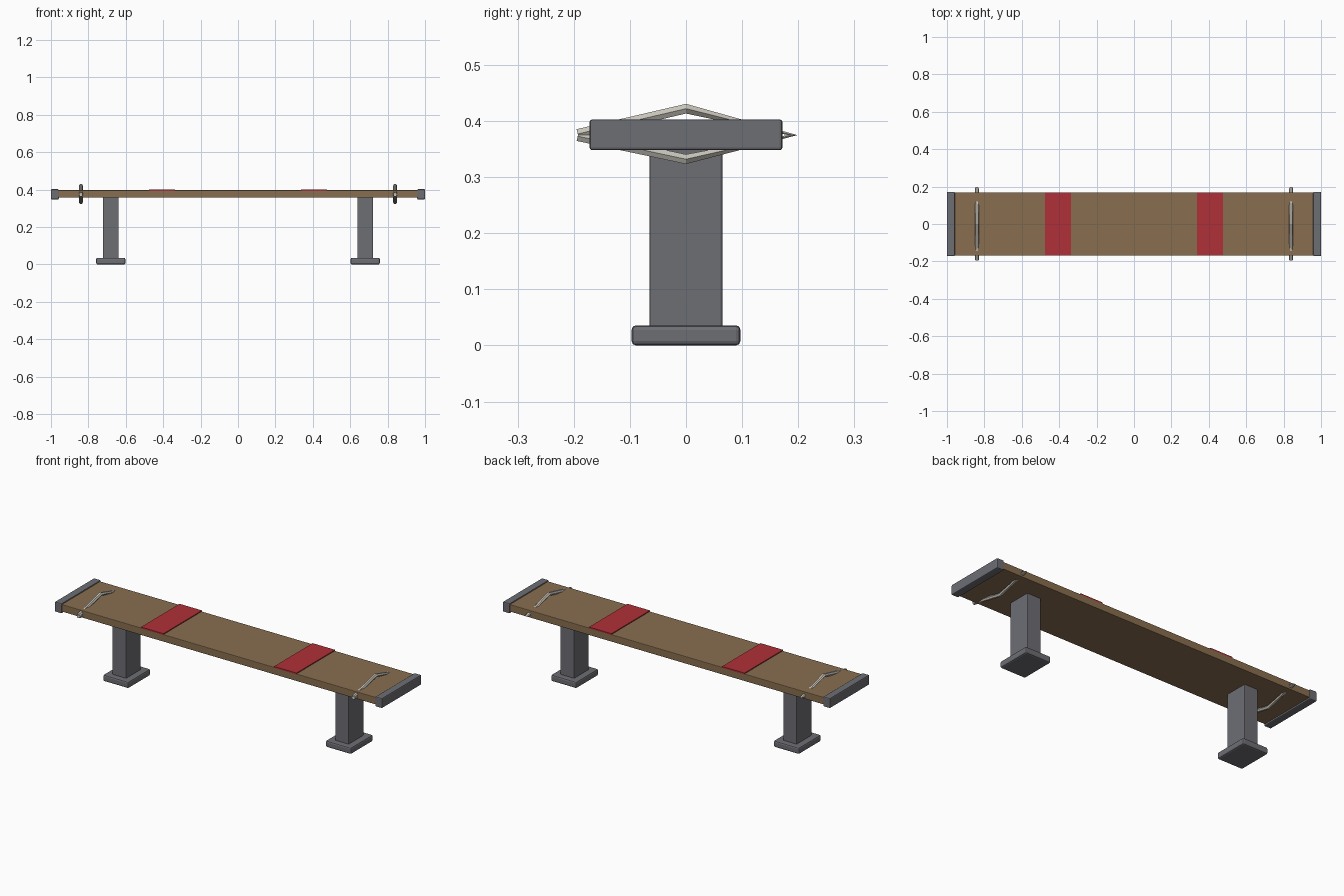
import bpy
import bmesh
from mathutils import Matrix

cube = bpy.data.objects.get("Cube")
if cube:
    bpy.data.objects.remove(cube, do_unlink=True)


def make_material(name, rgb):
    mat = bpy.data.materials.new(name)
    mat.use_nodes = True
    mat.diffuse_color = (*rgb, 1)
    mat.node_tree.nodes["Principled BSDF"].inputs["Base Color"].default_value = (*rgb, 1)
    return mat


wood = make_material("brown wood", (0.25, 0.155, 0.078))
metal = make_material("dark grey metal", (0.155, 0.157, 0.175))
red = make_material("red padding", (0.43, 0.03, 0.04))
rope = make_material("pale rope", (0.56, 0.54, 0.48))


def box(name, lo, hi, mat, bevel=0.0):
    """Box between two corners, with optionally rounded edges."""
    size = [b - a for a, b in zip(lo, hi)]
    centre = [(a + b) / 2 for a, b in zip(lo, hi)]
    bm = bmesh.new()
    bmesh.ops.create_cube(bm, size=1, matrix=Matrix.Translation(centre) @ Matrix.Diagonal((*size, 1)))
    mesh = bpy.data.meshes.new(name)
    bm.to_mesh(mesh)
    bm.free()
    mesh.materials.append(mat)
    obj = bpy.data.objects.new(name, mesh)
    bpy.context.collection.objects.link(obj)
    if bevel:
        mod = obj.modifiers.new("Rounded edges", "BEVEL")
        mod.width = bevel
        mod.segments = 2
    return obj


def rope_loop(name, x):
    """Rope wound once round the board in a diamond, open at its front end."""
    points = [(-0.193, 0.377), (0, 0.422), (0.19, 0.375), (0, 0.332), (-0.193, 0.373)]
    curve = bpy.data.curves.new(name, "CURVE")
    curve.dimensions = "3D"
    curve.bevel_depth = 0.01
    curve.bevel_resolution = 1
    curve.use_fill_caps = True
    spline = curve.splines.new("POLY")
    spline.use_smooth = False
    spline.points.add(len(points) - 1)
    for point, (y, z) in zip(spline.points, points):
        point.co = (x, y, z, 1)
    curve.materials.append(rope)
    obj = bpy.data.objects.new(name, curve)
    bpy.context.collection.objects.link(obj)


# Seat board
box("seat_board", (-0.965, -0.168, 0.357), (0.965, 0.168, 0.397), wood, 0.003)

# Parts repeated at both ends
for side, s in (("left", 1), ("right", -1)):
    def end_box(part, x0, x1, y, z0, z1, mat, bevel=0.0):
        xs = sorted((s * x0, s * x1))
        box(f"{side}_{part}", (xs[0], -y, z0), (xs[1], y, z1), mat, bevel)

    end_box("foot", 0.602, 0.758, 0.097, 0, 0.036, metal, 0.008)
    end_box("leg", 0.638, 0.722, 0.065, 0.03, 0.36, metal, 0.004)
    end_box("end_cap", 0.958, 1.0, 0.172, 0.348, 0.403, metal, 0.005)
    end_box("padding", 0.338, 0.475, 0.168, 0.394, 0.402, red)
    rope_loop(f"{side}_rope", s * 0.84)
